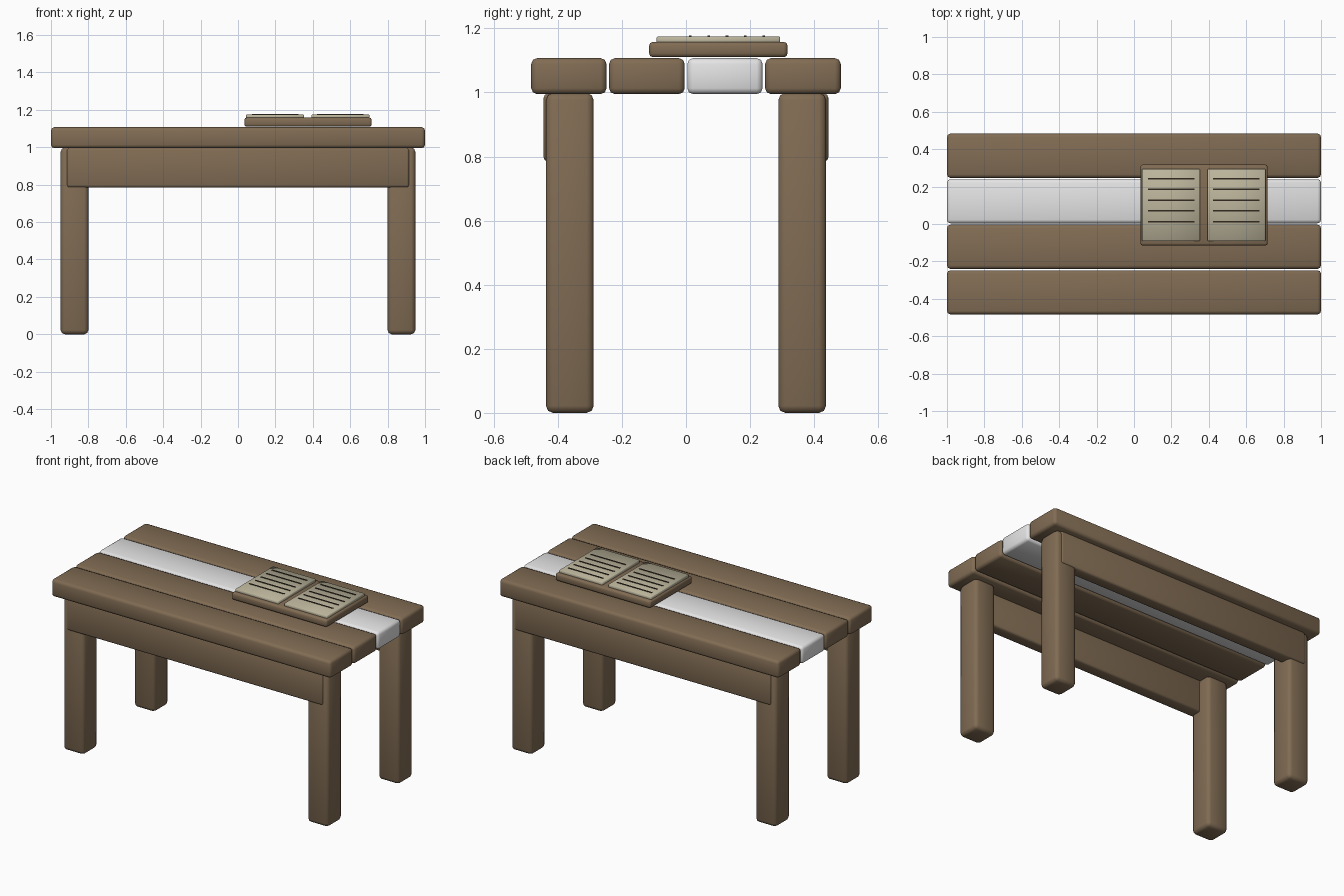
import bpy
import bmesh
from mathutils import Vector

cube = bpy.data.objects.get("Cube")
if cube:
    bpy.data.objects.remove(cube, do_unlink=True)


def material(name, rgb):
    m = bpy.data.materials.new(name)
    m.use_nodes = True
    m.diffuse_color = (*rgb, 1)
    m.node_tree.nodes["Principled BSDF"].inputs["Base Color"].default_value = (*rgb, 1)
    return m


wood = material("brown wood", (0.22, 0.15, 0.088))
white = material("pale plank", (0.78, 0.78, 0.78))
paper = material("aged paper", (0.50, 0.46, 0.33))
ink = material("dark ink", (0.03, 0.022, 0.014))


def box(name, x, y, z, mat, bevel=0.0, segments=2):
    """Box spanning the x, y and z ranges, with softened edges."""
    lo, hi = Vector((x[0], y[0], z[0])), Vector((x[1], y[1], z[1]))
    bm = bmesh.new()
    bmesh.ops.create_cube(bm, size=1)
    bmesh.ops.scale(bm, vec=hi - lo, verts=bm.verts)
    if bevel:
        bmesh.ops.bevel(bm, geom=bm.edges[:], offset=bevel, segments=segments,
                        profile=0.5, affect='EDGES')
    mesh = bpy.data.meshes.new(name)
    bm.to_mesh(mesh)
    bm.free()
    mesh.materials.append(mat)
    obj = bpy.data.objects.new(name, mesh)
    obj.location = (lo + hi) / 2
    bpy.context.collection.objects.link(obj)
    if bevel:
        bpy.ops.object.select_all(action='DESELECT')
        obj.select_set(True)
        bpy.context.view_layer.objects.active = obj
        bpy.ops.object.shade_smooth_by_angle(angle=0.9)
    return obj


# Table top planks
planks = [("front_plank", (-0.483, -0.248), wood),
          ("front_middle_plank", (-0.24, -0.004), wood),
          ("back_middle_plank", (0.004, 0.239), white),
          ("back_plank", (0.247, 0.483), wood)]
for name, y, mat in planks:
    box(name, (-1, 1), y, (0.995, 1.107), mat, 0.018)

# Legs and the aprons joining them
for y_name, sy in (("front", -1), ("back", 1)):
    for x_name, sx in (("right", -1), ("left", 1)):
        box(f"{y_name}_{x_name}_leg", sorted((sx * 0.80, sx * 0.948)),
            sorted((sy * 0.288, sy * 0.437)), (0, 0.998), wood, 0.022)
    box(f"{y_name}_apron", (-0.915, 0.915), sorted((sy * 0.365, sy * 0.444)),
        (0.785, 0.996), wood, 0.012)

# Open book: cover, two page blocks and ruled lines
box("book_cover", (0.034, 0.715), (-0.115, 0.317), (1.11, 1.158), wood, 0.012)
for side, x0, x1 in (("right", 0.044, 0.353), ("left", 0.393, 0.702)):
    box(f"{side}_page", (x0, x1), (-0.092, 0.294), (1.15, 1.175), paper, 0.004, 1)
    for i in range(5):
        y = 0.013 + i * 0.0575
        box(f"{side}_page_line_{i + 1}", (x0 + 0.03, x1 - 0.03),
            (y - 0.004, y + 0.004), (1.17, 1.178), ink)
